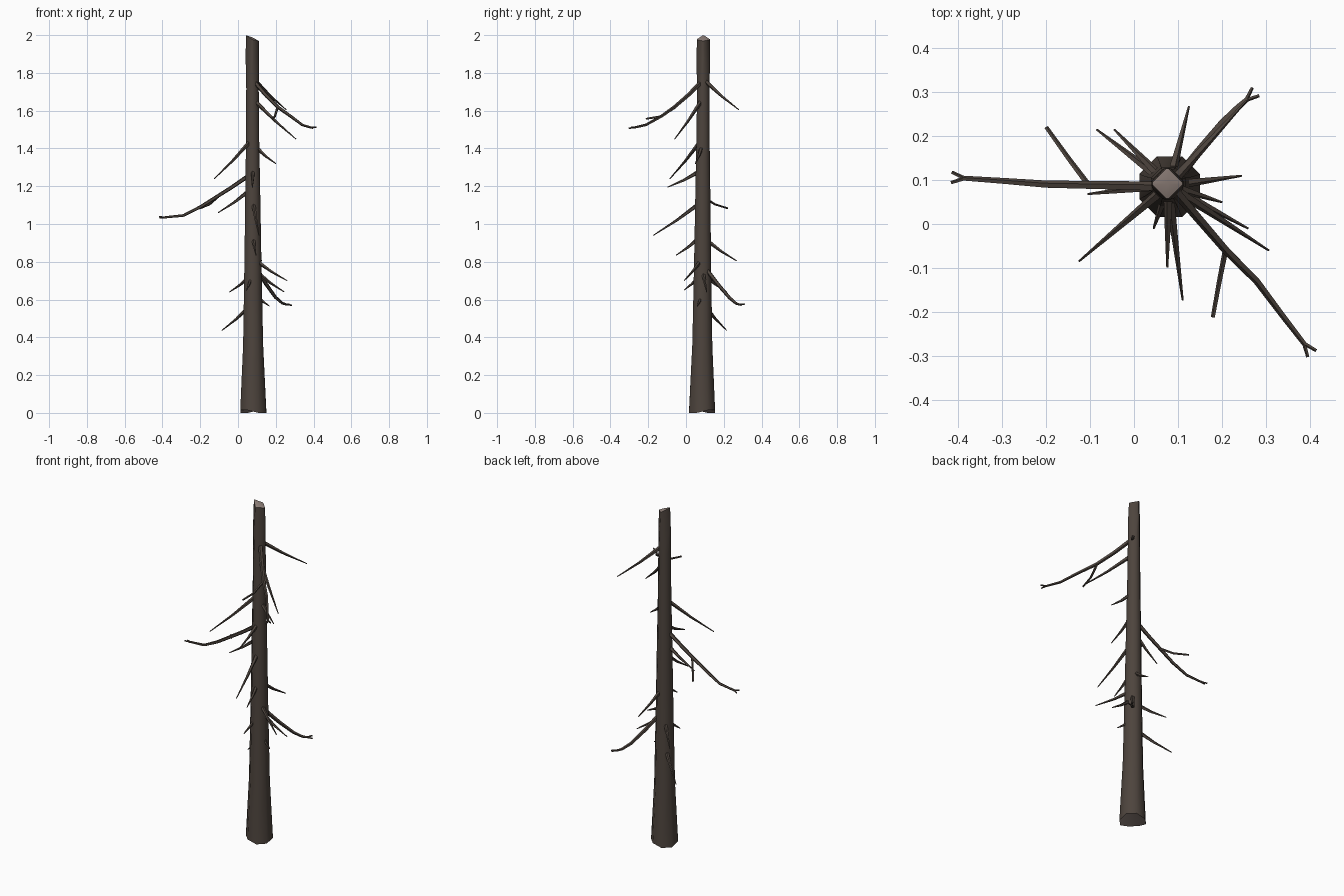
import bpy, bmesh, math
from mathutils import Vector

if "Cube" in bpy.data.objects:
    bpy.data.objects.remove(bpy.data.objects["Cube"])


def material(name, col):
    m = bpy.data.materials.new(name)
    m.diffuse_color = (*col, 1)
    m.use_nodes = True
    m.node_tree.nodes["Principled BSDF"].inputs["Base Color"].default_value = m.diffuse_color
    return m


BARK = material("dark bark", (0.075, 0.058, 0.047))
WOOD = material("bare wood", (0.29, 0.23, 0.205))


def finish(bm, name, mats):
    bmesh.ops.recalc_face_normals(bm, faces=bm.faces)
    me = bpy.data.meshes.new(name)
    bm.to_mesh(me)
    bm.free()
    ob = bpy.data.objects.new(name, me)
    bpy.context.collection.objects.link(ob)
    for m in mats:
        me.materials.append(m)
    bpy.ops.object.select_all(action='DESELECT')
    ob.select_set(True)
    bpy.context.view_layer.objects.active = ob
    bpy.ops.object.shade_smooth_by_angle(angle=math.radians(50))
    return ob


def skin(bm, rings):
    for a, b in zip(rings, rings[1:]):
        n = len(a)
        for i in range(n):
            bm.faces.new((a[i], a[(i + 1) % n], b[(i + 1) % n], b[i]))


# trunk: octagonal, flared at the base, squared off at the broken top
def trunk():
    bm = bmesh.new()
    rings = []
    # z, half width, angle from the nearest axis (22.5 = octagon, 5 = diamond)
    profile = [(0.01, 0.069, 22.5), (0.36, 0.053, 22.5), (0.8, 0.045, 22.5),
               (1.2, 0.039, 22.5), (1.5, 0.034, 22.5), (1.72, 0.033, 20),
               (1.88, 0.036, 10), (1.985, 0.034, 5)]
    for k, (z, r, da) in enumerate(profile):
        t = z / 2
        cx, cy = 0.081 - 0.005 * t, 0.085 + 0.007 * t
        ring = []
        for i in range(8):
            a = math.radians((i // 2) * 90 + (da if i % 2 else -da))
            R = r / math.cos(math.radians(da))
            zz = z
            if k == 0:
                zz += -0.01 if i in (0, 3, 4, 7) else 0.004
            if k == len(profile) - 1:
                zz += -0.015 * math.cos(a) - 0.008 * abs(math.sin(a))
            ring.append(bm.verts.new((cx + R * math.cos(a), cy + R * math.sin(a), zz)))
        rings.append(ring)
    skin(bm, rings)
    # broken ends in bare wood, bottom slightly hollow
    for ring, z in ((rings[0], 0.018), (rings[-1], 1.988)):
        c = sum((v.co for v in ring), Vector()) / 8
        mid = bm.verts.new((c.x, c.y, z))
        for i in range(8):
            bm.faces.new((ring[i], ring[(i + 1) % 8], mid)).material_index = 1
    finish(bm, "trunk", [BARK, WOOD])


# tapered tube through a list of points
def limb(name, pts, r0, r1, sides=5):
    bm = bmesh.new()
    pts = [Vector(p) for p in pts]
    rings = []
    last = len(pts) - 1
    for k, p in enumerate(pts):
        d = (pts[min(k + 1, last)] - pts[max(k - 1, 0)]).normalized()
        u = d.cross(Vector((0, 0, 1))).normalized()
        w = u.cross(d)
        r = r0 + (r1 - r0) * k / last
        rings.append([bm.verts.new(p + r * (u * math.cos(2 * math.pi * i / sides)
                                            + w * math.sin(2 * math.pi * i / sides)))
                      for i in range(sides)])
    skin(bm, rings)
    bm.faces.new(rings[0])
    bm.faces.new(rings[-1])
    finish(bm, name, [BARK])


trunk()

# three long boughs
boughs = {
    "left_bough": [(0.07, 0.085, 1.265), (-0.04, 0.087, 1.19), (-0.2, 0.09, 1.09),
                   (-0.29, 0.097, 1.045), (-0.39, 0.104, 1.035)],
    "back_bough": [(0.095, 0.10, 0.77), (0.15, 0.17, 0.68), (0.2, 0.23, 0.61),
                   (0.235, 0.265, 0.58), (0.258, 0.285, 0.573)],
    "front_bough": [(0.09, 0.08, 1.75), (0.15, 0.01, 1.68), (0.21, -0.06, 1.62),
                    (0.28, -0.13, 1.57), (0.34, -0.21, 1.525), (0.39, -0.275, 1.51)],
}
for name, pts in boughs.items():
    limb(name, pts, 0.012, 0.006)
    # forked tip
    end = Vector(pts[-1])
    d = (end - Vector(pts[-2])).normalized()
    side = Vector((-d.y, d.x, 0)).normalized()
    for s in (-1, 1):
        tip = end + Vector((d.x, d.y, 0)) * 0.026 + side * 0.012 * s
        tip.z += 0.003 * s
        limb(name + "_fork", [end - d * 0.004, tip], 0.005, 0.004)

# side shoots on the boughs
limb("left_bough_shoot", [(-0.105, 0.09, 1.145), (-0.15, 0.15, 1.105), (-0.2, 0.22, 1.083)],
     0.007, 0.005)
limb("front_bough_shoot", [(0.21, -0.055, 1.62), (0.195, -0.13, 1.57), (0.18, -0.212, 1.557)],
     0.007, 0.005)

# short dead twigs: start height and tip
twigs = [
    (1.76, (0.255, 0.28, 1.605)), (0.92, (0.125, 0.268, 0.805)),
    (0.57, (-0.085, 0.215, 0.437)), (0.73, (-0.045, 0.215, 0.64)),
    (0.75, (0.245, 0.11, 0.64)), (0.81, (0.26, -0.01, 0.70)),
    (1.65, (0.307, -0.06, 1.45)), (1.41, (0.2, 0.05, 1.32)),
    (1.44, (-0.125, -0.085, 1.24)), (1.28, (0.076, -0.098, 1.195)),
    (1.11, (0.111, -0.173, 0.94)), (1.18, (-0.105, 0.068, 1.06)),
    (0.93, (0.095, -0.052, 0.835)), (0.73, (0.045, -0.01, 0.65)),
    (0.63, (0.167, 0.06, 0.565)),
]
for i, (z, tip) in enumerate(twigs):
    tip = Vector(tip)
    c = Vector((0.079, 0.088, z))
    out = Vector((tip.x - c.x, tip.y - c.y, 0)).normalized()
    a = c + out * 0.015
    mid = a.lerp(tip, 0.5) + Vector((0, 0, -0.006))
    limb("twig_%d" % (i + 1), [a, mid, tip], 0.012, 0.0025)
